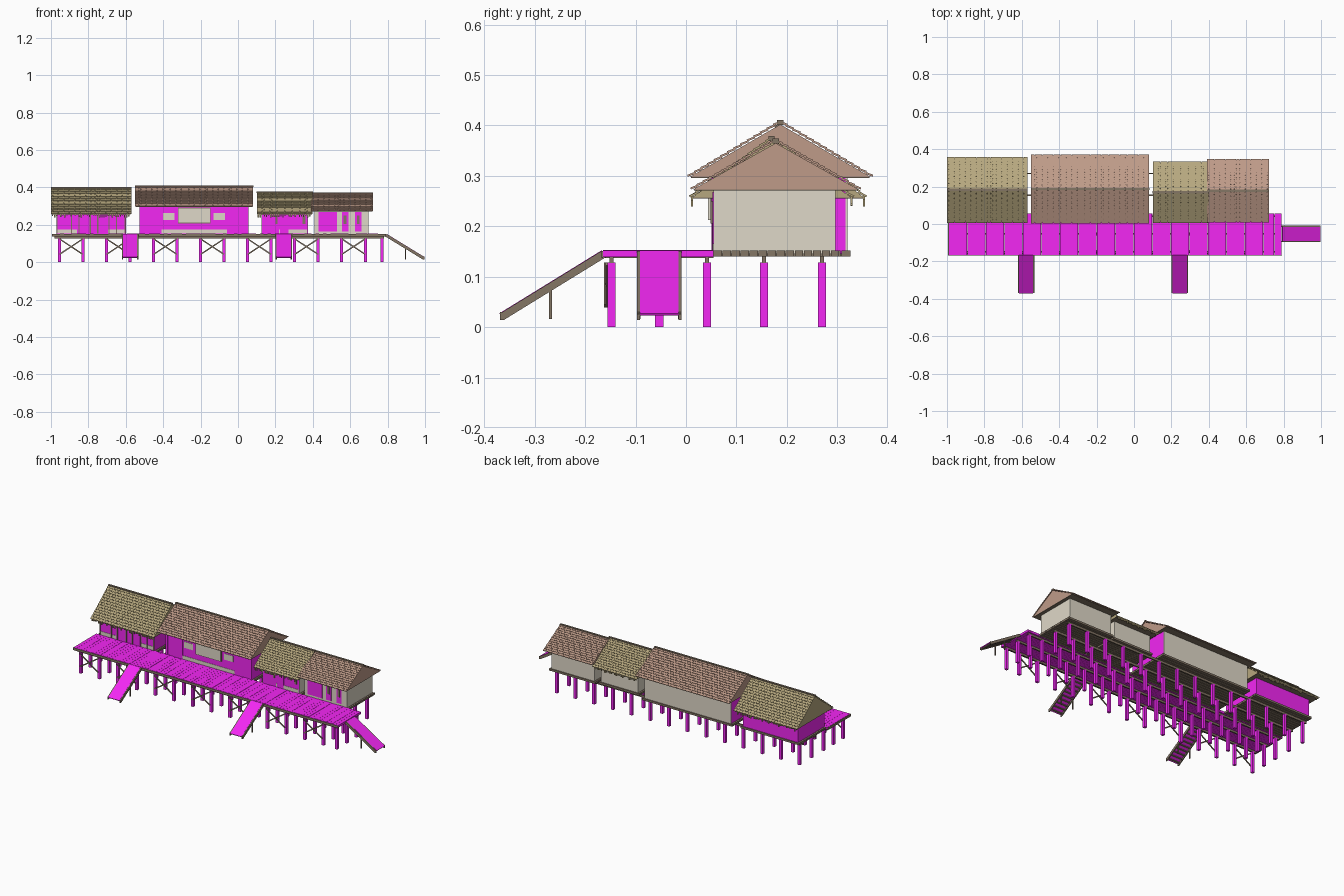
import bpy, math, random
from mathutils import Vector, Matrix

if "Cube" in bpy.data.objects:
    bpy.data.objects.remove(bpy.data.objects["Cube"])

random.seed(4)
COL = dict(magenta=(0.9, 0.02, 0.9, 1), dark=(0.23, 0.18, 0.13, 1), beige=(0.74, 0.69, 0.58, 1),
           thatch=(0.47, 0.39, 0.21, 1), tile=(0.52, 0.33, 0.25, 1))
MATS = {}
for k, c in COL.items():
    MATS[k] = bpy.data.materials.new(k)
    MATS[k].diffuse_color = c

FACES = [(0, 1, 3, 2), (4, 6, 7, 5), (0, 4, 5, 1), (2, 3, 7, 6), (0, 2, 6, 4), (1, 5, 7, 3)]


def mesh(name, mat, verts, faces):
    me = bpy.data.meshes.new(name)
    me.from_pydata(verts, [], faces)
    me.materials.append(MATS[mat])
    ob = bpy.data.objects.new(name, me)
    bpy.context.collection.objects.link(ob)
    return ob


def boxes(name, mat, items):
    """One object from many boxes; each item is a (matrix, size) pair."""
    vs, fs = [], []
    for m, s in items:
        b = len(vs)
        for x in (-.5, .5):
            for y in (-.5, .5):
                for z in (-.5, .5):
                    vs.append(m @ Vector((x * s[0], y * s[1], z * s[2])))
        fs += [tuple(b + i for i in f) for f in FACES]
    return mesh(name, mat, vs, fs)


def bx(x0, x1, y0, y1, z0, z1):
    return (Matrix.Translation(((x0 + x1) / 2, (y0 + y1) / 2, (z0 + z1) / 2)),
            (x1 - x0, y1 - y0, z1 - z0))


def beam(p, q, w, h, up=0.0):
    p, q = Vector(p), Vector(q)
    d = q - p
    m = Matrix.Translation((p + q) / 2) @ d.to_track_quat('X', 'Z').to_matrix().to_4x4()
    return (m @ Matrix.Translation((0, 0, up)), (d.length, w, h))


# houses: name, mat, roof x0,x1, wall x0,x1, roof y0,y1, wall y1, eave z, ridge z
HOUSES = [("west_house", "thatch", -1.0, -.57, -.97, -.60, .008, .357, .308, .257, .397),
          ("main_house", "tile", -.55, .082, -.527, .057, .004, .370, .320, .298, .407),
          ("small_house", "thatch", .10, .40, .125, .375, .008, .332, .283, .257, .375),
          ("east_house", "tile", .39, .722, .41, .697, .010, .346, .297, .273, .370)]
WY = .055

# stilts
XS = [-.955 + .1258 * i for i in range(14)]
stilts = []
for y in (-.148, -.053, .042, .155, .27):
    for x in XS + ([.77] if y < .1 else []):
        stilts.append(bx(x - .008, x + .008, y - .008, y + .008, 0, .128))
boxes("stilts", "magenta", stilts)

# joists along the stilt rows
boxes("joists", "dark", [bx(-.98, .78 if y < .1 else .69, y - .004, y + .004, .127, .141)
                         for y in (-.148, -.053, .042, .155, .27)])

# cross braces on the front stilts
br = []
for i in range(0, 14, 2):
    a, b = XS[i], XS[i + 1]
    br += [beam((a, -.158, .042), (b, -.158, .125), .004, .007),
           beam((a, -.161, .125), (b, -.161, .042), .004, .007)]
boxes("cross_braces", "dark", br)

# front deck of planks with a dark edge board
n = 90
w = 1.78 / n
boxes("deck_planks", "magenta", [bx(-.99 + i * w, -.99 + (i + 1) * w - .0006, -.165, WY, .139,
                                    .152 + random.uniform(0, .0012)) for i in range(n)])
boxes("deck_edge", "dark", [bx(-.992, .79, -.168, -.165, .137, .151),
                            bx(-.994, -.99, -.168, WY, .137, .151)])


# ramps
def ramp(name, top, bottom, half):
    top, bottom = Vector(top), Vector(bottom)
    side = (bottom - top).cross(Vector((0, 0, 1))).normalized()
    boxes(name + "_surface", "magenta", [beam(top, bottom, 2 * half - .006, .005, .006)])
    wood = [beam(top + side * half * s, bottom + side * half * s, .006, .015) for s in (-1, 1)]
    for i in range(1, 10):
        c = top.lerp(bottom, i / 9.5) - Vector((0, 0, .001))
        wood.append(beam(c - side * half, c + side * half, .010, .005))
    c = top.lerp(bottom, .52)
    for s in (-1, 1):
        p = c + side * (half - .001) * s
        wood.append(bx(p.x - .003, p.x + .003, p.y - .003, p.y + .003, .016, p.z))
        e = bottom + side * half * s
        wood.append(bx(e.x - .003, e.x + .003, e.y - .003, e.y + .003, e.z - .006, e.z + .010))
    boxes(name + "_frame", "dark", wood)


ramp("front_ramp_left", (-.577, -.163, .145), (-.577, -.366, .02), .041)
ramp("front_ramp_right", (.245, -.163, .145), (.245, -.366, .02), .041)
ramp("side_ramp", (.79, -.053, .145), (.994, -.053, .02), .041)


# roof with stepped rows of shingles
def roof(name, mat, x0, x1, y0, y1, ze, zr):
    ym = (y0 + y1) / 2
    a0, b0, r0 = y0 + .004, y1 - .004, zr - .005
    vs = [(x, y, z) for x in (x0 + .003, x1 - .003)
          for y, z in ((a0, ze), (b0, ze), (ym, r0))]
    mesh(name + "_roof_core", mat, vs, [(0, 2, 1), (3, 4, 5), (0, 3, 5, 2), (1, 2, 5, 4)])
    boxes(name + "_soffit", "dark", [bx(x0 + .004, x1 - .004, y0 + .006, y1 - .006, ze - .002, ze + .001)])
    rows, cols = 14, round((x1 - x0) / .020)
    half, rise = (y1 - y0) / 2, zr - ze
    ang, ln, tw = math.atan2(rise, half), math.hypot(half, rise) / rows, (x1 - x0) / cols
    tiles = []
    for s in (-1, 1):
        for r in range(rows):
            t = (r + .55) / rows
            y, z = ym + s * half * (1 - t), ze + rise * t + .001
            rot = Matrix.Rotation(-s * (ang - .16), 4, 'X')
            shift = tw / 2 if r % 2 else 0
            for c in range(cols + (1 if shift else 0)):
                a = max(x0, x0 + c * tw - shift)
                b = min(x1, x0 + (c + 1) * tw - shift)
                tiles.append((Matrix.Translation(((a + b) / 2, y, z)) @ rot,
                              (b - a - .001, ln * 1.15, .004)))
    boxes(name + "_shingles", mat, tiles)
    boxes(name + "_ridge_cap", "dark", [bx(x0, x1, ym - .006, ym + .006, zr - .006, zr + .004)])
    if mat == "thatch":
        fr, x = [], x0 + .005
        while x < x1 - .01:
            for y in (y0 + .004, y1 - .004):
                fr.append(bx(x, x + .007, y - .002, y + .002, ze - random.uniform(.004, .018), ze + .004))
            x += .011
        boxes(name + "_eave_fringe", "thatch", fr)


# houses: floor, walls and roof
for name, mat, rx0, rx1, x0, x1, y0, y1, wy, ze, zr in HOUSES:
    boxes(name + "_floor", "dark", [bx(x0 - .012, x1 + .012, WY + i * (wy + .008 - WY) / 14,
                                       WY + (i + .9) * (wy + .008 - WY) / 14, .140, .152) for i in range(14)])
    t = .004
    back = "magenta" if name == "west_house" else "beige"
    ends = "beige" if name in ("east_house", "small_house") else "magenta"
    boxes(name + "_back_wall", back, [bx(x0, x1, wy - t, wy, .145, ze)])
    boxes(name + "_end_walls", ends, [bx(x0, x0 + t, WY, wy - t, .145, ze),
                                      bx(x1 - t, x1, WY, wy - t, .145, ze)])
    boxes(name + "_front_wall", "beige" if name == "east_house" else "magenta",
          [bx(x0 + t, x1 - t, WY, WY + t, .145, ze)])
    roof(name, mat, rx0, rx1, y0, y1, ze, zr)


def front(name, mat, spans, z0, z1, depth):
    boxes(name, mat, [bx(a, b, WY - depth, WY + .001, z0, z1) for a, b in spans])


# front trim: skirting, doors, posts and shutters
front("skirting", "beige", [(-.965, -.86), (-.70, -.605), (-.47, -.06), (.22, .37)], .153, .175, .002)
front("main_pillars", "magenta", [(-.525, -.51), (-.475, -.41), (-.06, .0), (.04, .055)], .153, .296, .004)
front("main_panels", "beige", [(-.40, -.34), (-.13, -.07)], .225, .262, .002)
front("west_posts", "dark", [(x - .003, x + .003) for x in (-.967, -.89, -.85, -.79, -.75, -.69, -.65, -.604)],
      .153, .255, .004)
front("west_doors", "magenta", [(-.845, -.795), (-.745, -.695)], .153, .245, .003)
front("small_doors", "magenta", [(.135, .185), (.225, .27)], .153, .245, .003)
front("east_panels", "magenta", [(.43, .53), (.555, .59), (.625, .66)], .165, .268, .002)
front("shutters", "dark", [(.20, .212), (.345, .36), (.565, .58), (.635, .65)], .205, .25, .006)

# blank sign board on the main house
boxes("sign_board", "beige", [bx(-.318, -.150, .044, .049, .212, .288)])
boxes("sign_frame", "dark", [bx(-.322, -.146, .049, .0545, .208, .292)])

for m in bpy.data.materials:
    if m.users and not m.is_grease_pencil:
        m.use_nodes = True
        m.node_tree.nodes["Principled BSDF"].inputs["Base Color"].default_value = m.diffuse_color
